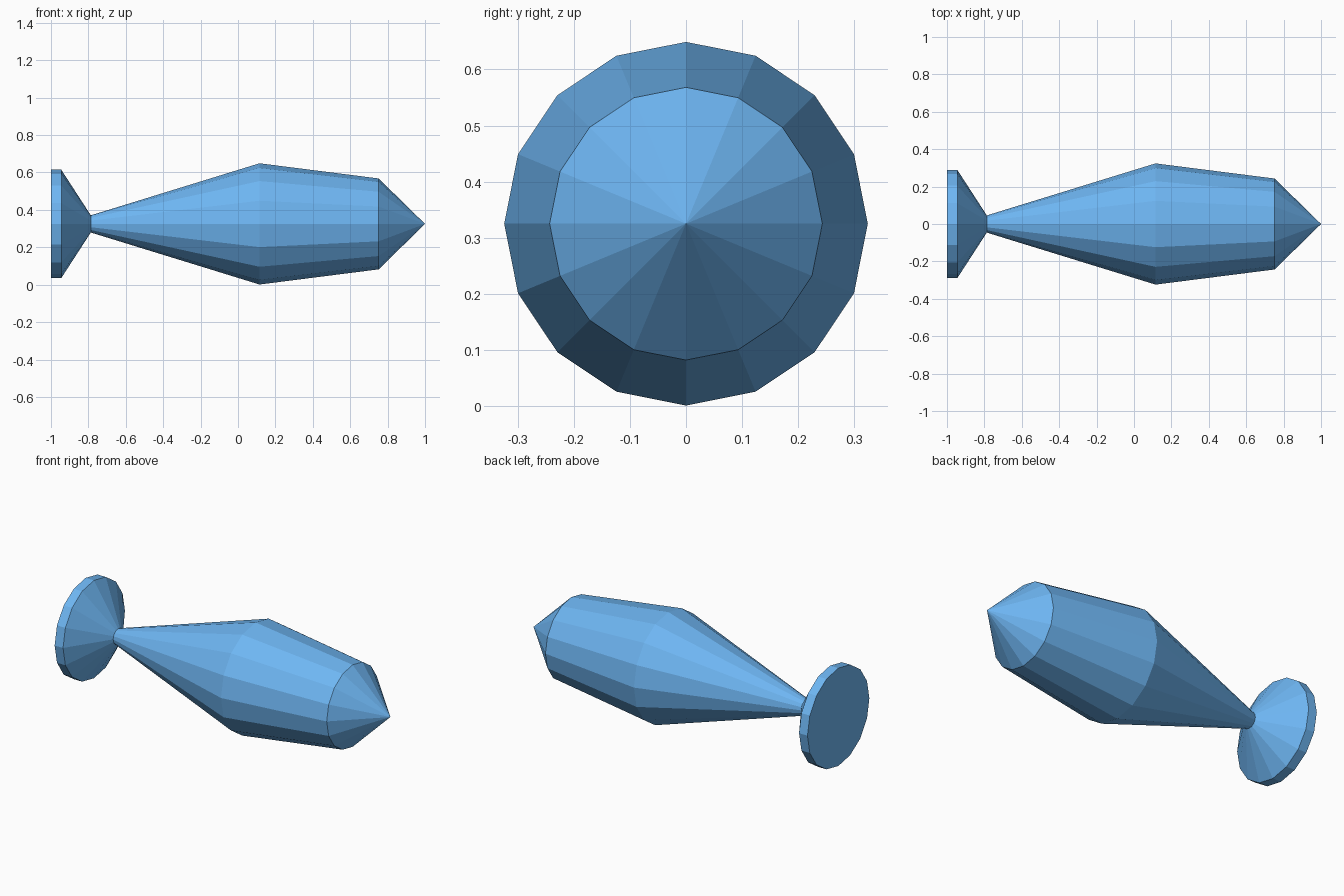
import bpy, bmesh
from math import cos, sin, pi

if "Cube" in bpy.data.objects:
    bpy.data.objects.remove(bpy.data.objects["Cube"])

SIDES = 16
AXIS_Z = 0.325

# (x, radius) outline: flat foot, flared foot, narrow neck, belly, shoulder
PROFILE = [(-1.0, 0.29), (-0.945, 0.29), (-0.787, 0.046), (0.115, 0.324), (0.752, 0.243)]
TIP_X = 1.0

bm = bmesh.new()
rings = []
for x, r in PROFILE:
    rings.append([bm.verts.new((x, r * cos(2 * pi * i / SIDES), AXIS_Z + r * sin(2 * pi * i / SIDES)))
                  for i in range(SIDES)])

# Faceted walls between neighbouring rings
for a, b in zip(rings, rings[1:]):
    for i in range(SIDES):
        j = (i + 1) % SIDES
        bm.faces.new((a[i], a[j], b[j], b[i]))

# Flat foot end and pointed tip
bm.faces.new(rings[0])
tip = bm.verts.new((TIP_X, 0, AXIS_Z))
for i in range(SIDES):
    bm.faces.new((rings[-1][i], rings[-1][(i + 1) % SIDES], tip))
bmesh.ops.recalc_face_normals(bm, faces=bm.faces)

mesh = bpy.data.meshes.new("pointed_body_with_foot")
bm.to_mesh(mesh)
bm.free()
body = bpy.data.objects.new("pointed_body_with_foot", mesh)
bpy.context.collection.objects.link(body)

# Light blue colour
blue = bpy.data.materials.new("light_blue")
blue.diffuse_color = (0.156, 0.468, 0.896, 1)
blue.use_nodes = True
blue.node_tree.nodes["Principled BSDF"].inputs["Base Color"].default_value = blue.diffuse_color
mesh.materials.append(blue)
